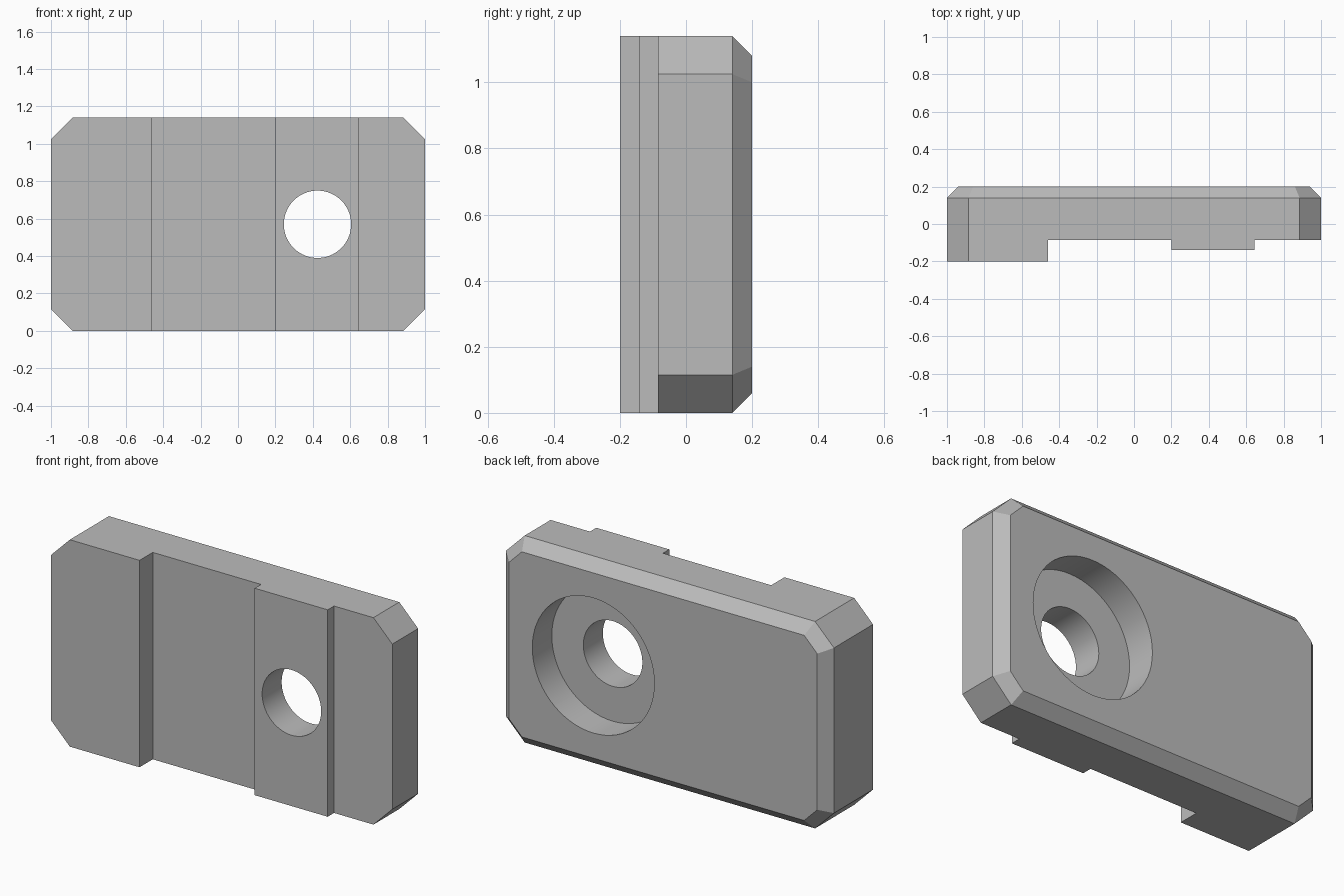
import bpy
import bmesh
import math
from mathutils import Matrix, Vector

cube = bpy.data.objects.get("Cube")
if cube:
    bpy.data.objects.remove(cube, do_unlink=True)

HEIGHT = 1.14
FRONT, BACK = -0.2, 0.2
CORNER = 0.115
BEVEL = 0.06


def make_object(name, bm):
    bmesh.ops.recalc_face_normals(bm, faces=bm.faces)
    mesh = bpy.data.meshes.new(name)
    bm.to_mesh(mesh)
    bm.free()
    obj = bpy.data.objects.new(name, mesh)
    bpy.context.collection.objects.link(obj)
    return obj


def box(name, low, high):
    bm = bmesh.new()
    bmesh.ops.create_cube(bm, size=1)
    low, high = Vector(low), Vector(high)
    bmesh.ops.scale(bm, vec=high - low, verts=bm.verts)
    bmesh.ops.translate(bm, vec=(low + high) / 2, verts=bm.verts)
    return make_object(name, bm)


def bore(name, radius, start, end):
    bm = bmesh.new()
    bmesh.ops.create_cone(bm, cap_ends=True, segments=64, radius1=radius,
                          radius2=radius, depth=end - start)
    place = Matrix.Translation((0.425, (start + end) / 2, HEIGHT / 2))
    bmesh.ops.transform(bm, matrix=place @ Matrix.Rotation(math.pi / 2, 4, "X"),
                        verts=bm.verts)
    return make_object(name, bm)


# Clipped-corner outline, inset by a constant distance
def outline(inset):
    w, h = 1 - inset, HEIGHT / 2 - inset
    c = CORNER - inset * (2 - math.sqrt(2))
    quarter = [(w, h - c), (w - c, h)]
    points = []
    for sx, sz in ((1, 1), (-1, 1), (-1, -1), (1, -1)):
        order = quarter if sx * sz > 0 else quarter[::-1]
        points += [(sx * x, sz * z + HEIGHT / 2) for x, z in order]
    return points


# Plate body with a chamfered back rim
bm = bmesh.new()
rings = [[bm.verts.new((x, y, z)) for x, z in outline(inset)]
         for y, inset in ((FRONT, 0), (BACK - BEVEL, 0), (BACK, BEVEL))]
bm.faces.new(rings[0])
bm.faces.new(rings[-1])
for a, b in zip(rings, rings[1:]):
    for i in range(len(a)):
        j = (i + 1) % len(a)
        bm.faces.new((a[i], a[j], b[j], b[i]))
plate = make_object("mounting_plate", bm)

# Front steps, through hole and back counterbore
cutters = [
    box("channel_cutter", (-0.46, -0.5, -0.5), (0.2, -0.085, 1.5)),
    box("boss_cutter", (0.1, -0.5, -0.5), (1.5, -0.14, 1.5)),
    box("edge_step_cutter", (0.645, -0.5, -0.5), (1.5, -0.085, 1.5)),
    bore("hole_cutter", 0.18, -0.5, 0.5),
    bore("counterbore_cutter", 0.372, 0.03, 0.5),
]
bpy.ops.object.select_all(action="DESELECT")
plate.select_set(True)
bpy.context.view_layer.objects.active = plate
for cutter in cutters:
    cut = plate.modifiers.new(cutter.name, "BOOLEAN")
    cut.operation = "DIFFERENCE"
    cut.solver = "EXACT"
    cut.object = cutter
    bpy.ops.object.modifier_apply(modifier=cut.name)
    bpy.data.objects.remove(cutter, do_unlink=True)

# Plain grey finish
grey = bpy.data.materials.new("plain_grey")
grey.use_nodes = True
colour = (0.5, 0.5, 0.5, 1)
grey.diffuse_color = colour
grey.node_tree.nodes["Principled BSDF"].inputs["Base Color"].default_value = colour
plate.data.materials.clear()
plate.data.materials.append(grey)
for face in plate.data.polygons:
    face.material_index = 0
bpy.ops.object.shade_smooth_by_angle(angle=math.radians(30))
